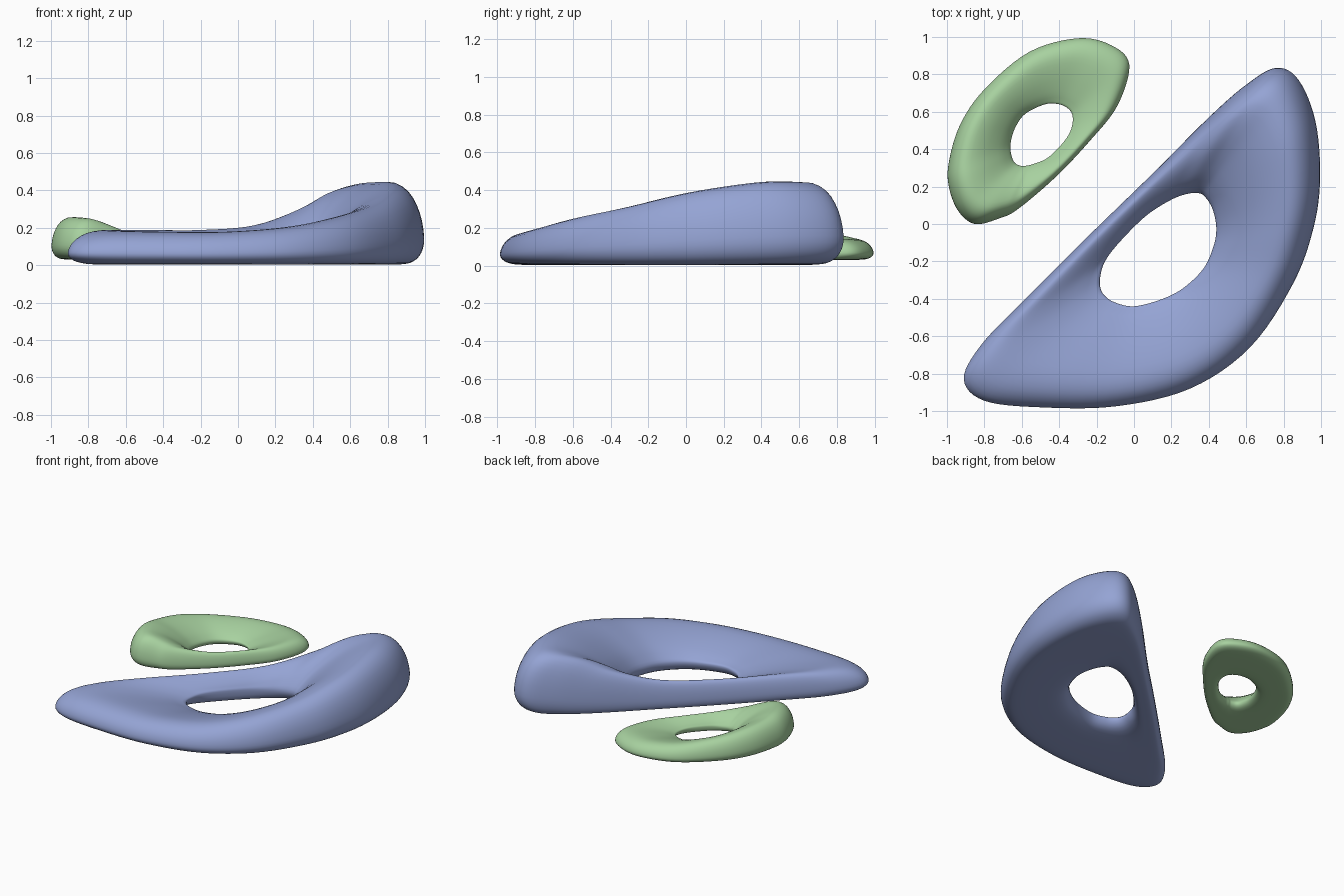
import bpy, bmesh

# Stations around each ring: outer x, outer y, inner x, inner y, ridge height
BLUE = [
    (0.76, 0.835, 0.345, 0.165, .43), (0.88, 0.77, 0.38, 0.145, .44),
    (0.97, 0.55, 0.42, 0.08, .44), (0.995, 0.25, 0.44, -0.02, .41),
    (0.96, -0.02, 0.425, -0.12, .37), (0.85, -0.32, 0.37, -0.24, .31),
    (0.62, -0.66, 0.26, -0.345, .25), (0.3, -0.88, 0.14, -0.405, .20),
    (-0.1, -0.975, 0, -0.44, .175), (-0.5, -0.98, -0.1, -0.42, .175),
    (-0.8, -0.945, -0.155, -0.385, .18), (-0.91, -0.83, -0.18, -0.34, .185),
    (-0.82, -0.65, -0.18, -0.28, .185), (-0.6, -0.42, -0.155, -0.20, .185),
    (-0.25, -0.07, -0.08, -0.1, .185), (0.1, 0.27, 0.06, 0.04, .21),
    (0.4, 0.57, 0.19, 0.125, .30), (0.6, 0.745, 0.28, 0.16, .39),
]
GREEN = [
    (-.85, 0, -.60, .31, .215), (-.94, .07, -.635, .325, .225),
    (-.99, .2, -.655, .365, .225), (-.99, .33, -.66, .43, .21),
    (-.93, .53, -.635, .515, .19), (-.80, .72, -.58, .59, .16),
    (-.56, .92, -.475, .64, .125), (-.3, .993, -.40, .64, .11),
    (-.12, .955, -.35, .615, .11), (-.025, .85, -.328, .575, .11),
    (-.09, .63, -.335, .51, .105), (-.24, .44, -.375, .44, .105),
    (-.42, .25, -.46, .355, .115), (-.62, .08, -.54, .32, .15),
    (-.72, .03, -.575, .312, .18),
]


def smooth_loop(pts, steps):
    """Closed Catmull-Rom curve through the points."""
    out, n = [], len(pts)
    for i in range(n):
        a, b, c, d = (pts[(i + k - 1) % n] for k in range(4))
        for s in range(steps):
            t = s / steps
            out.append(tuple(
                0.5 * (2 * q + (r - p) * t + (2 * p - 5 * q + 4 * r - w) * t * t
                       + (3 * q - p - 3 * r + w) * t ** 3)
                for p, q, r, w in zip(a, b, c, d)))
    return out


def section(h, zi):
    """Cross-section: 0 = outer edge, 1 = hole edge; ridge near the outside."""
    def slope(w):
        return zi + (h - zi) * w
    return smooth_loop([
        (0, .35 * h), (.04, .66 * h), (.14, .91 * h), (.30, h),
        (.55, slope(.82)), (.80, slope(.48)), (.94, slope(.2)),
        (1, zi), (.95, .35 * zi), (.80, .05 * zi), (.5, 0), (.22, .004 * h),
        (.10, .045 * h), (.025, .16 * h)], 3)


def ring(name, stations, base, zi, color):
    bm = bmesh.new()
    loops = []
    for ox, oy, ix, iy, h in smooth_loop(stations, 6):
        loops.append([bm.verts.new((ox + (ix - ox) * u, oy + (iy - oy) * u, base + z))
                      for u, z in section(h, zi)])
    for i, a in enumerate(loops):
        b = loops[(i + 1) % len(loops)]
        for j in range(len(a)):
            k = (j + 1) % len(a)
            bm.faces.new((a[j], a[k], b[k], b[j])).smooth = True
    bmesh.ops.recalc_face_normals(bm, faces=bm.faces)
    me = bpy.data.meshes.new(name)
    bm.to_mesh(me)
    bm.free()
    mat = bpy.data.materials.new(name + "_color")
    mat.diffuse_color = color
    me.materials.append(mat)
    bpy.context.collection.objects.link(bpy.data.objects.new(name, me))


# Large blue ring and small green ring
ring("large_blue_ring", BLUE, 0.003, 0.085, (.30, .37, .66, 1))
ring("small_green_ring", GREEN, 0.03, 0.042, (.39, .64, .35, 1))
